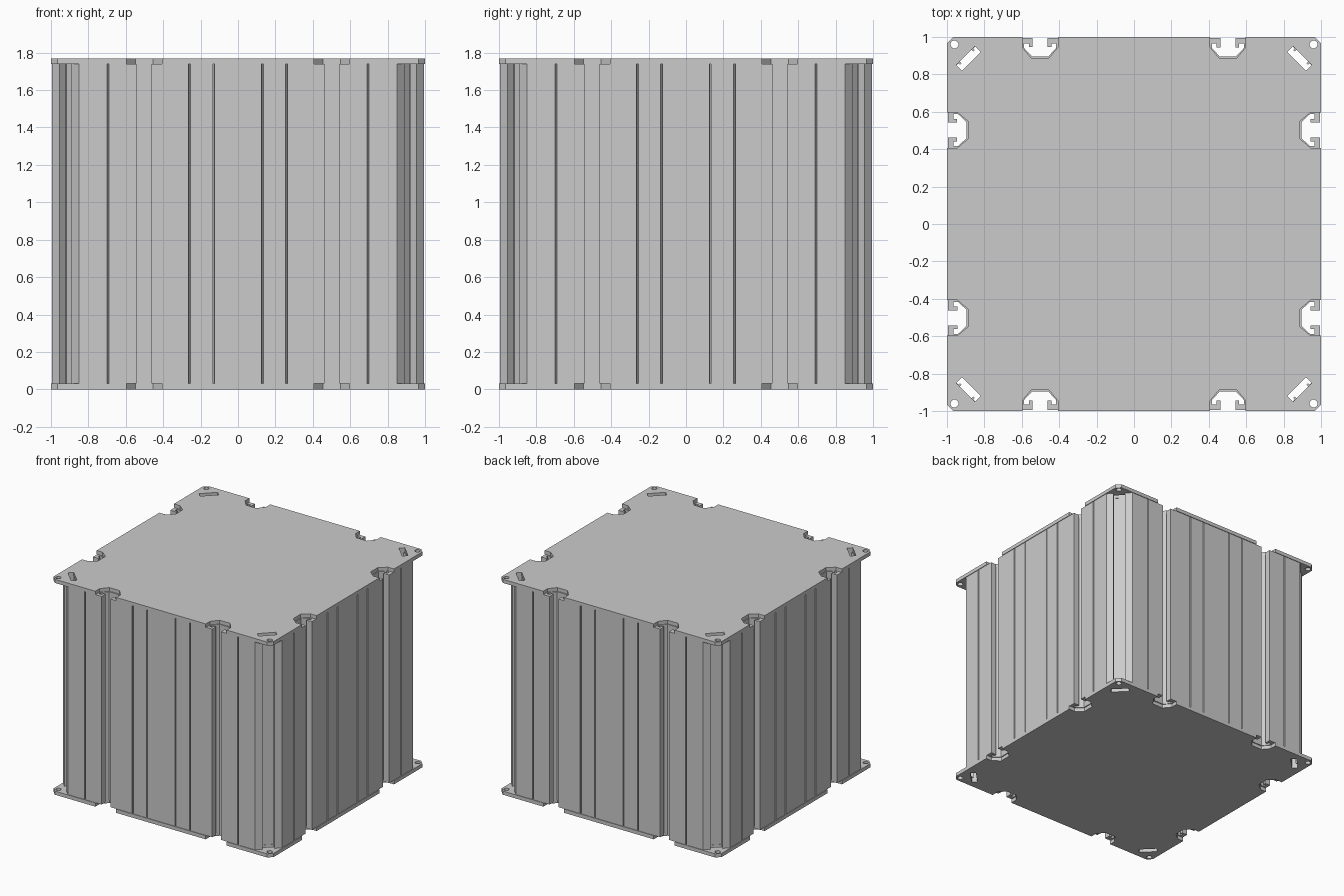
import bpy, bmesh, math
from mathutils import Vector, Matrix

if "Cube" in bpy.data.objects:
    bpy.data.objects.remove(bpy.data.objects["Cube"])

PLATE_T, HEIGHT = 0.03, 1.77
FACE = 0.995          # distance of body wall from the axis
CH = 0.502            # side channel centre
R2 = math.sqrt(0.5)


def mirrored(half):
    """Complete a profile symmetric about its first coordinate."""
    return half + [(-u, d) for u, d in reversed(half)]


def shift(pts, c):
    return [(u + c, d) for u, d in pts]


def four_sides(pts):
    """Repeat a run of points round the four sides."""
    out = []
    for k in range(4):
        m = Matrix.Rotation(k * math.pi / 2, 2)
        out += [m @ Vector(p) for p in pts]
    return out


# Profiles as (along, depth) pairs
side_channel = mirrored([(-.04, 0), (-.04, .05), (-.06, .05), (-.06, .03),
                         (-.085, .03), (-.085, .055), (-.043, .1)])
corner_channel = mirrored([(-.045, 0), (-.045, .045), (-.055, .045), (-.055, .033),
                           (-.07, .033), (-.07, .077)])
plate_notch = mirrored([(-.095, 0), (-.095, .055), (-.047, .113)])
groove = mirrored([(-.005, 0), (-.003, .01)])


# Extruded body with grooves, side channels and corner channels
def make_body():
    right = []
    for c in (.13, .26):
        right += shift(groove, c)
    right += shift(side_channel, CH) + shift(groove, .695) + [(.85, 0)]
    left = [(-u, d) for u, d in reversed(right)]
    run = [(u, -FACE + d) for u, d in left + right]
    mid = (.85 + FACE) / 2
    run += [(mid + (u - d) * R2, -mid + (u + d) * R2) for u, d in corner_channel]
    bm = bmesh.new()
    face = bm.faces.new([bm.verts.new((p.x, p.y, PLATE_T)) for p in four_sides(run)])
    ext = bmesh.ops.extrude_face_region(bm, geom=[face])
    verts = [g for g in ext["geom"] if isinstance(g, bmesh.types.BMVert)]
    bmesh.ops.translate(bm, verts=verts, vec=(0, 0, HEIGHT - 2 * PLATE_T))
    bmesh.ops.recalc_face_normals(bm, faces=bm.faces)
    bmesh.ops.triangulate(bm, faces=[f for f in bm.faces if len(f.verts) > 4])
    me = bpy.data.meshes.new("extruded_body")
    bm.to_mesh(me)
    bm.free()
    bpy.context.collection.objects.link(bpy.data.objects.new("extruded_body", me))


# End plate: notched outline with corner holes and diagonal slots
def make_plate(name, z):
    cu = bpy.data.curves.new(name, 'CURVE')
    cu.dimensions = '2D'
    cu.fill_mode = 'BOTH'
    cu.extrude = PLATE_T / 2

    def loop(pts):
        s = cu.splines.new('POLY')
        s.points.add(len(pts) - 1)
        for sp, p in zip(s.points, pts):
            sp.co = (p[0], p[1], 0, 1)
        s.use_cyclic_u = True

    run = [(-.965, 0)] + shift(plate_notch, -CH) + shift(plate_notch, CH) + [(.965, 0)]
    loop(four_sides([(u, -1 + d) for u, d in run]))
    for k in range(4):
        m = Matrix.Rotation(k * math.pi / 2, 2)
        loop([m @ Vector((.96 + .021 * math.cos(i * math.pi / 12),
                          -.96 + .021 * math.sin(i * math.pi / 12))) for i in range(24)])
        loop([m @ Vector((.885 + (u - d) * R2, -.885 + (u + d) * R2))
              for u, d in ((-.07, -.022), (.07, -.022), (.07, .022), (-.07, .022))])
    ob = bpy.data.objects.new(name, cu)
    ob.location.z = z
    bpy.context.collection.objects.link(ob)
    bpy.ops.object.select_all(action='DESELECT')
    ob.select_set(True)
    bpy.context.view_layer.objects.active = ob
    bpy.ops.object.convert(target='MESH')
    for p in bpy.context.object.data.polygons:
        p.use_smooth = False


make_body()
make_plate("bottom_plate", PLATE_T / 2)
make_plate("top_plate", HEIGHT - PLATE_T / 2)
